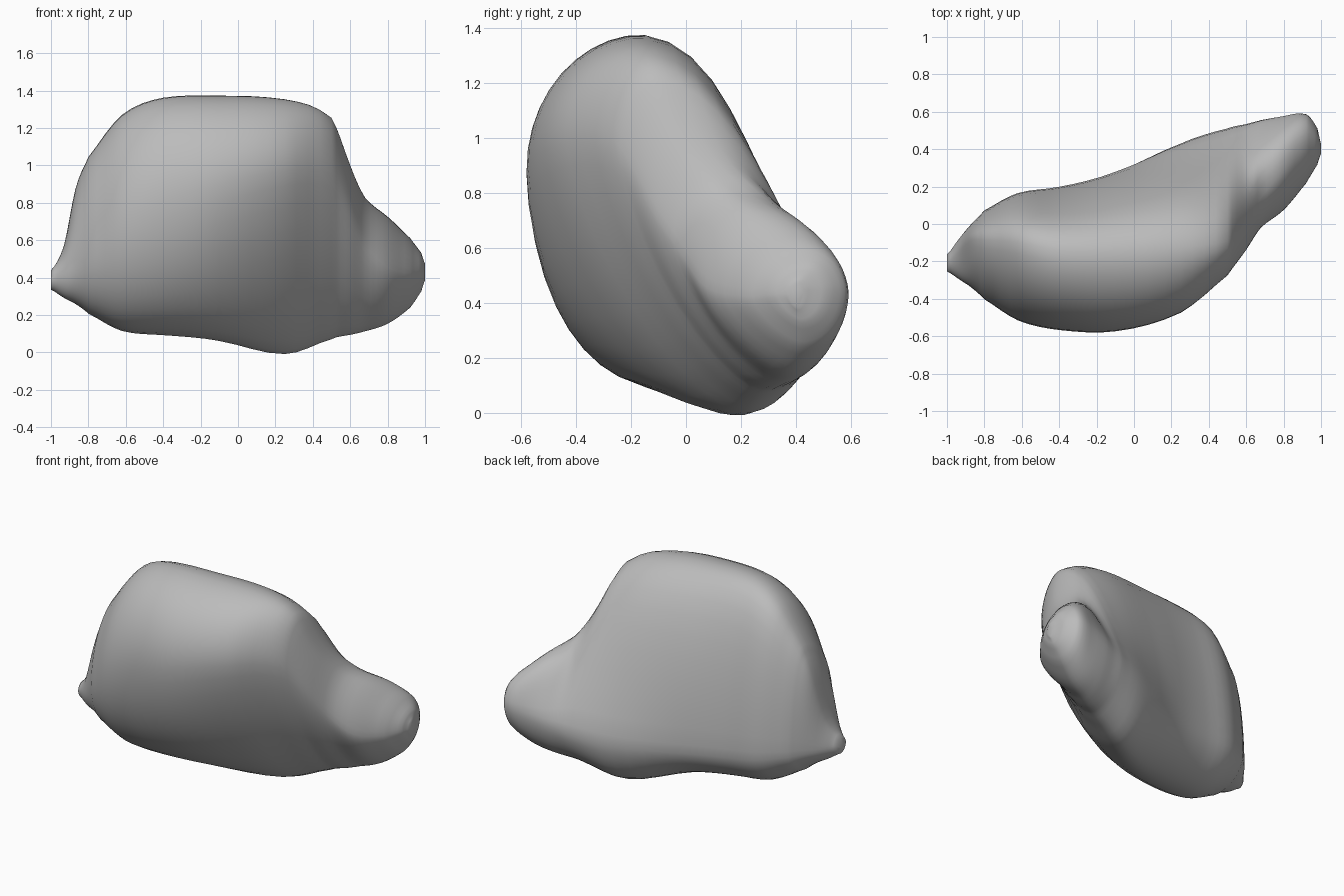
import bpy
import bmesh
from math import cos, sin, pi

default_cube = bpy.data.objects.get("Cube")
if default_cube:
    bpy.data.objects.remove(default_cube, do_unlink=True)

# Cross-sections along the boulder, in hundredths of a unit:
# x, top z, top y, bottom z, bottom y, front y, front z, back y, shoulder width
STATIONS = [
    (-100, 43, -21, 34, -20, -25, 39, -17, 50),
    (-93, 57, -14, 29, -20, -30, 42, -7, 50),
    (-87, 88, -8, 26, -18, -34, 47, 0, 60),
    (-80, 104, -8, 21, -16, -40, 54, 7, 60),
    (-62, 128, -9, 11, -12, -52, 70, 17, 60),
    (-40, 137, -14, 9, -10, -57, 82, 20, 60),
    (-10, 138, -15, 6, -4, -58, 90, 28, 60),
    (25, 136, -13, -2, 18, -48, 98, 44, 53),
    (50, 126, -10, 7, 26, -27, 96, 52, 38),
    (60, 100, -1, 9, 30, -14, 76, 54, 42),
    (68, 83, 13, 11, 34, -2, 58, 56, 60),
    (80, 73, 28, 15, 38, 7, 45, 58, 72),
    (92, 61, 42, 24, 42, 22, 42, 59, 70),
    (98, 53, 44, 33, 42, 32, 43, 51, 60),
    (100, 47, 40, 39, 40, 38, 43, 42, 50),
]
STEPS = 4
SIDES = 40


def slope(index, column):
    """Rate of change of one column with x at a station."""
    before = STATIONS[max(index - 1, 0)]
    after = STATIONS[min(index + 1, len(STATIONS) - 1)]
    return (after[column] - before[column]) / (after[0] - before[0])


def blend(index, t):
    """Smoothly interpolate a full cross-section between two stations."""
    a, b = STATIONS[index], STATIONS[index + 1]
    span = b[0] - a[0]
    section = [a[0] + span * t]
    for column in range(1, len(a)):
        ease = t * t * (3 - 2 * t)
        value = a[column] + (b[column] - a[column]) * ease
        value += slope(index, column) * span * t * (1 - t) ** 2
        value -= slope(index + 1, column) * span * t * t * (1 - t)
        section.append(value)
    return [value / 100 for value in section]


def bezier(a, b, c, d, t):
    u = 1 - t
    return u ** 3 * a + 3 * u * u * t * b + 3 * u * t * t * c + t ** 3 * d


def ring_points(section):
    """Join the four extreme points of a cross-section by curved quarters."""
    x, top_z, top_y, bottom_z, bottom_y, front_y, front_z, back_y, shoulder = section
    back_z = 0.42 + 0.03 * x - 0.1 * (1 - x * x) ** 2
    width, height = back_y - top_y, top_z - back_z
    hollow = max(0.05, 0.27 - 0.9 * (x - 0.4) ** 2)
    # The lower front slants away towards the narrow end
    slant = 1 + 0.4 * min(1, max(0, (x + 0.4) / 0.7))
    points = []
    for i in range(SIDES):
        angle = 2 * pi * i / SIDES
        c, s = cos(angle), sin(angle)
        if angle < pi / 2:
            # Upper back: hollow below, with a full shoulder above
            t = angle / (pi / 2)
            y = bezier(back_y, back_y - hollow * width,
                       top_y + shoulder * width, top_y, t)
            z = bezier(back_z, back_z + 0.4 * height, top_z, top_z, t)
        else:
            side_y, side_z = (back_y, back_z) if c > 0 else (front_y, front_z)
            end_y, end_z = (top_y, top_z) if s > 0 else (bottom_y, bottom_z)
            power = slant if s < 0 and c < 0 else 1
            y = end_y + (side_y - end_y) * abs(c) ** power
            z = side_z + (end_z - side_z) * abs(s) ** power
        points.append((x, y, z))
    return points


# Loft the boulder through all the cross-sections
sections = [blend(i, step / STEPS)
            for i in range(len(STATIONS) - 1) for step in range(STEPS)]
sections.append([value / 100 for value in STATIONS[-1]])

bm = bmesh.new()
rings = [[bm.verts.new(p) for p in ring_points(s)] for s in sections]
for first, second in zip(rings, rings[1:]):
    for i in range(SIDES):
        j = (i + 1) % SIDES
        bm.faces.new((first[i], first[j], second[j], second[i]))
bm.faces.new(rings[0])
bm.faces.new(rings[-1])

# Soften the joins between the quarters
for _ in range(3):
    bmesh.ops.smooth_vert(bm, verts=bm.verts[:], factor=0.4,
                          use_axis_x=False, use_axis_y=True, use_axis_z=True)
bmesh.ops.recalc_face_normals(bm, faces=bm.faces[:])

mesh = bpy.data.meshes.new("boulder")
bm.to_mesh(mesh)
bm.free()
boulder = bpy.data.objects.new("boulder", mesh)
bpy.context.collection.objects.link(boulder)

# Plain grey stone
stone = bpy.data.materials.new("grey_stone")
stone.use_nodes = True
grey = (0.5, 0.5, 0.5, 1)
stone.diffuse_color = grey
stone.node_tree.nodes["Principled BSDF"].inputs["Base Color"].default_value = grey
mesh.materials.append(stone)

bpy.ops.object.select_all(action="DESELECT")
boulder.select_set(True)
bpy.context.view_layer.objects.active = boulder
bpy.ops.object.shade_smooth_by_angle(angle=pi / 3)
